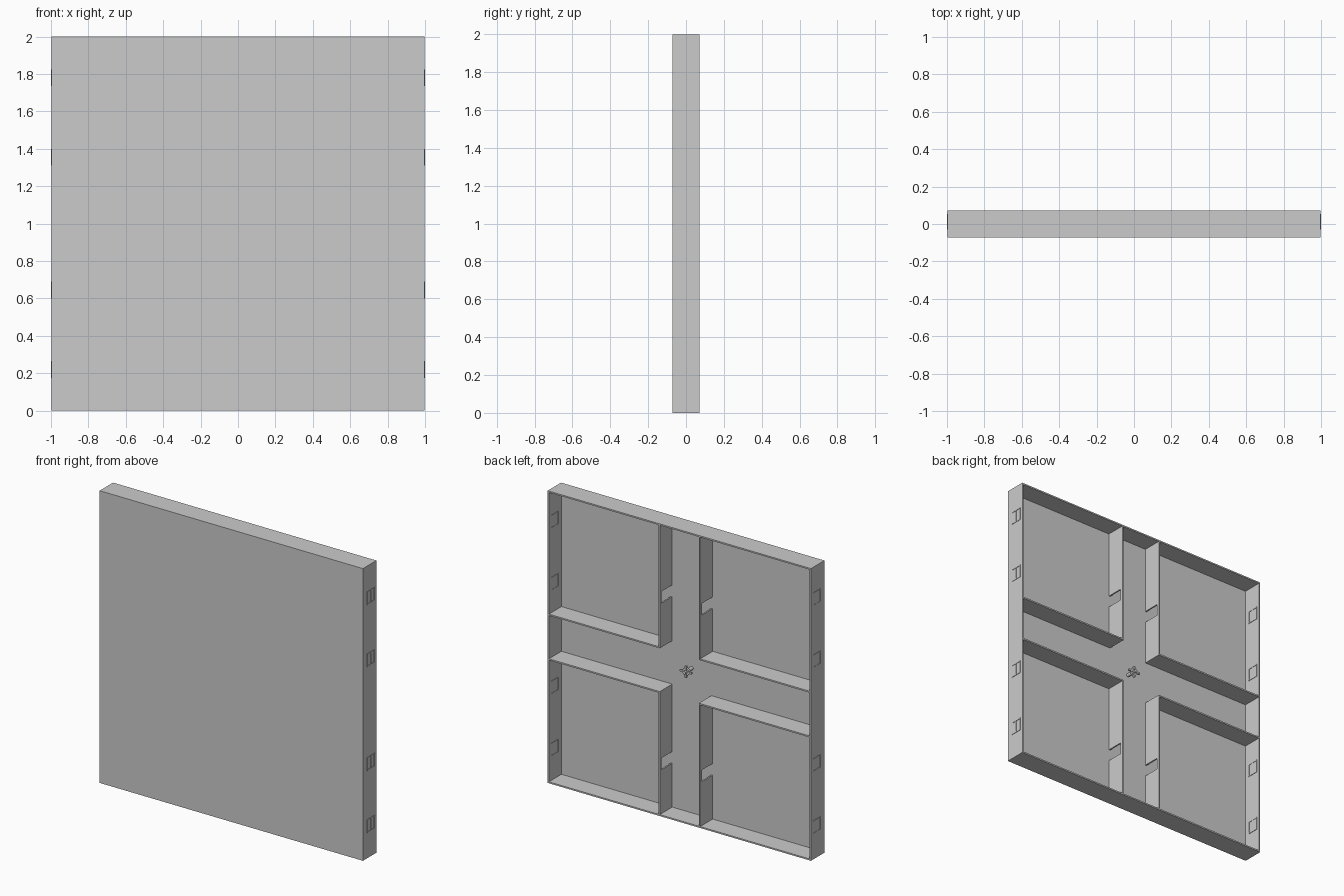
import bpy, bmesh, math
from mathutils import Matrix

if "Cube" in bpy.data.objects:
    bpy.data.objects.remove(bpy.data.objects["Cube"])

D = 0.0725      # half depth
T = 0.01        # sheet thickness
W = 0.997       # outer x of side walls
R = 0.148       # rib offset from the centre lines


def finish(name, bm):
    bmesh.ops.recalc_face_normals(bm, faces=bm.faces)
    me = bpy.data.meshes.new(name)
    bm.to_mesh(me)
    bm.free()
    ob = bpy.data.objects.new(name, me)
    bpy.context.collection.objects.link(ob)
    return ob


def add_box(bm, x0, x1, y0, y1, z0, z1):
    m = (Matrix.Translation(((x0 + x1) / 2, (y0 + y1) / 2, (z0 + z1) / 2))
         @ Matrix.Diagonal((abs(x1 - x0), abs(y1 - y0), abs(z1 - z0), 1)))
    bmesh.ops.create_cube(bm, size=1, matrix=m)


def box(name, *ext):
    bm = bmesh.new()
    add_box(bm, *ext)
    return finish(name, bm)


def add_cyl(bm, r, y0, y1, segs):
    m = Matrix.Translation((0, (y0 + y1) / 2, 1)) @ Matrix.Rotation(math.pi / 2, 4, 'X')
    bmesh.ops.create_cone(bm, cap_ends=True, segments=segs, radius1=r, radius2=r,
                          depth=y1 - y0, matrix=m)


# Face sheet and surrounding walls
box("front_sheet", -W, W, -D, -D + T, 0, 2)
box("top_wall", -W, W, -D + T, D, 2 - T, 2)
box("bottom_wall", -W, W, -D + T, D, 0, T)
for s, side in ((-1, "left"), (1, "right")):
    box(side + "_wall", s * W, s * (W - T), -D + T, D, T, 2 - T)

# Stiffening ribs: four L-shaped corners around a cross channel
for s, side in ((-1, "left"), (1, "right")):
    for z0, z1, n0, n1, level in ((T, 1 - R, 0.31, 0.39, "lower"),
                                  (1 + R, 2 - T, 1.45, 1.53, "upper")):
        # vertical rib profile with a cable opening next to the sheet
        a, b, n = -D + T, D, D - 0.02
        prof = [(a, z0), (b, z0), (b, z1), (a, z1), (a, n1), (n, n1), (n, n0), (a, n0)]
        bm = bmesh.new()
        f = bm.faces.new([bm.verts.new((s * R, y, z)) for y, z in prof])
        ext = bmesh.ops.extrude_face_region(bm, geom=[f])
        bmesh.ops.translate(bm, vec=(s * T, 0, 0),
                            verts=[v for v in ext["geom"] if isinstance(v, bmesh.types.BMVert)])
        finish(f"{level}_{side}_upright_rib", bm)
        zr = z0 if level == "upper" else z1 - T
        box(f"{level}_{side}_cross_rib", s * (R + T), s * (W - T), -D + T, D, zr, zr + T)

# Two-cell latch frames on both faces of the side walls
for s, side in ((-1, "left"), (1, "right")):
    for i, zc in enumerate((0.22, 0.645, 1.355, 1.78)):
        bm = bmesh.new()
        h, y0, y1, b = 0.045, -0.03, 0.053, 0.006
        x0, x1 = s * 1.0, s * (W - T - 0.003)
        for y in (y0, (y0 + y1 - b) / 2, y1 - b):
            add_box(bm, x0, x1, y, y + b, zc - h, zc + h)
        for z in (zc - h, zc + h - b):
            add_box(bm, x0, x1, y0, y1, z, z + b)
        finish(f"{side}_latch_frame_{i + 1}", bm)

# Small wing fastener in the centre
bm = bmesh.new()
add_cyl(bm, 0.012, -D + T, 0.02, 12)
add_cyl(bm, 0.026, -0.012, 0.004, 16)
add_box(bm, -0.045, 0.045, -0.006, 0.006, 0.994, 1.006)
add_box(bm, -0.006, 0.006, -0.006, 0.006, 0.96, 1.04)
finish("centre_fastener", bm)
